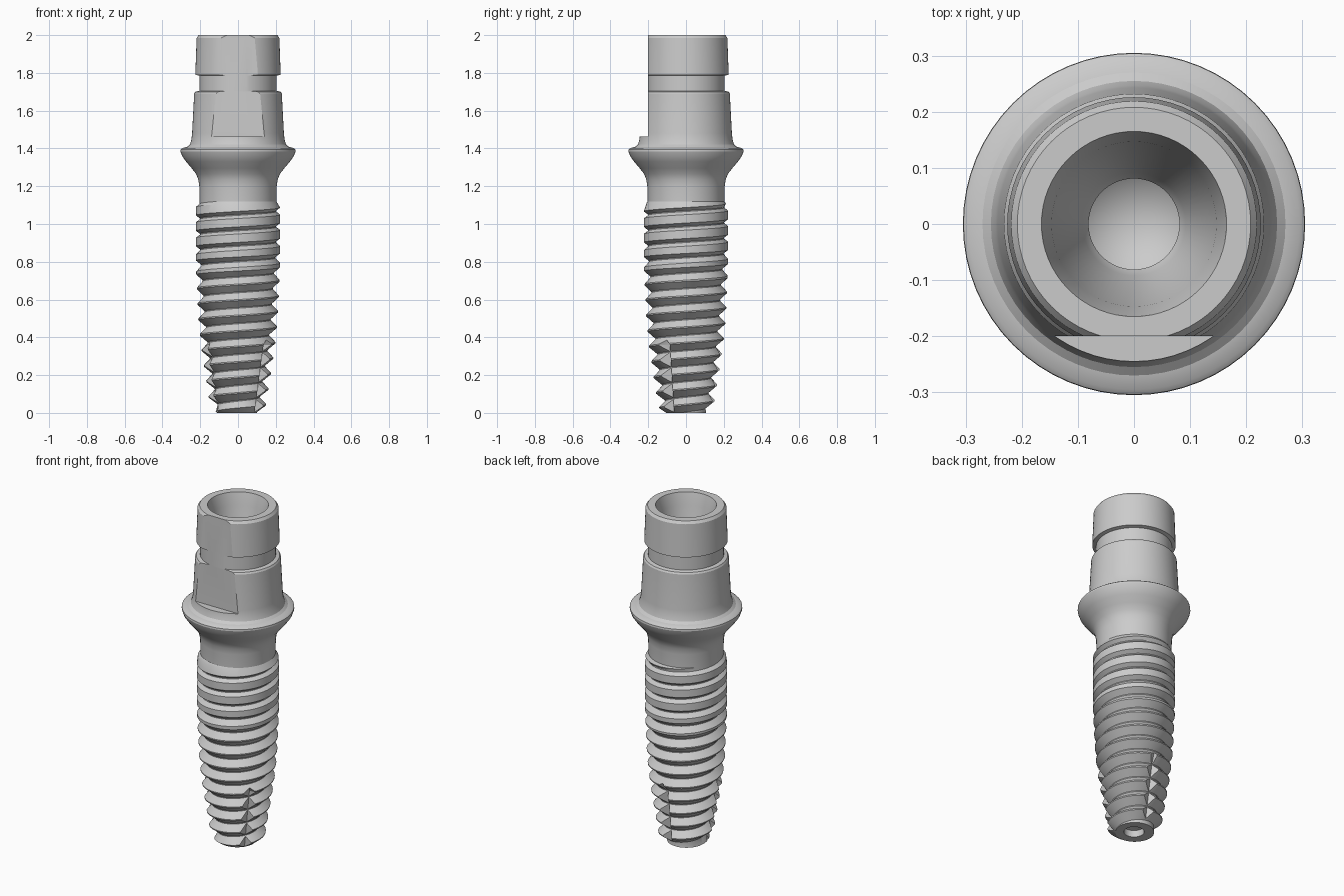
import bpy, bmesh, math

if "Cube" in bpy.data.objects:
    bpy.data.objects.remove(bpy.data.objects["Cube"])

TAU = 2 * math.pi
PITCH = 0.082


def finish(name, bm):
    bmesh.ops.remove_doubles(bm, verts=bm.verts, dist=1e-5)
    bmesh.ops.dissolve_degenerate(bm, edges=bm.edges, dist=1e-6)
    bmesh.ops.holes_fill(bm, edges=[e for e in bm.edges if e.is_boundary], sides=0)
    bmesh.ops.recalc_face_normals(bm, faces=bm.faces)
    me = bpy.data.meshes.new(name)
    bm.to_mesh(me)
    bm.free()
    ob = bpy.data.objects.new(name, me)
    bpy.context.collection.objects.link(ob)
    return ob


def skin(rows, closed):
    """Bridge rows of points into quads."""
    bm = bmesh.new()
    grid = [[bm.verts.new(p) for p in row] for row in rows]
    for a, b in zip(grid, grid[1:]):
        n = len(a)
        for i in range(n if closed else n - 1):
            j = (i + 1) % n
            bm.faces.new((a[i], a[j], b[j], b[i]))
    return bm


def lathe(name, profile, seg=64):
    rows = [[(r * math.cos(TAU * i / seg), r * math.sin(TAU * i / seg), z)
             for i in range(seg)] for r, z in profile]
    return finish(name, skin(rows, True))


def cut(ob, cutters):
    for c in cutters:
        c.hide_render = True
        m = ob.modifiers.new("cut", 'BOOLEAN')
        m.operation, m.solver, m.object = 'DIFFERENCE', 'EXACT', c
        bpy.context.view_layer.objects.active = ob
        bpy.ops.object.modifier_apply(modifier=m.name)
        bpy.data.objects.remove(c)


def smooth(ob):
    bpy.ops.object.select_all(action='DESELECT')
    ob.select_set(True)
    bpy.context.view_layer.objects.active = ob
    bpy.ops.object.shade_smooth_by_angle(angle=math.radians(25))


def lerp(table, x):
    if x <= table[0][0]:
        return table[0][1]
    for (x0, y0), (x1, y1) in zip(table, table[1:]):
        if x <= x1:
            return y0 + (y1 - y0) * (x - x0) / (x1 - x0)
    return table[-1][1]


# Abutment post, groove, flared collar and stepped blind bore
post = lathe("abutment", [
    (0.0, 1.10), (0.203, 1.10), (0.205, 1.20), (0.21, 1.235), (0.222, 1.265),
    (0.245, 1.295), (0.275, 1.33), (0.296, 1.36), (0.305, 1.385), (0.304, 1.395),
    (0.295, 1.402), (0.27, 1.408), (0.255, 1.42), (0.247, 1.445), (0.243, 1.48), (0.232, 1.69),
    (0.226, 1.70), (0.205, 1.705), (0.205, 1.785), (0.226, 1.79), (0.219, 1.985),
    (0.208, 2.0), (0.165, 2.0), (0.147, 1.93), (0.092, 1.52), (0.081, 1.50),
    (0.081, 1.40), (0.0, 1.34)])

# Flat on the front of the post
bm = bmesh.new()
bmesh.ops.create_cube(bm, size=1)
bmesh.ops.scale(bm, vec=(1, 0.4, 0.8), verts=bm.verts)
bmesh.ops.translate(bm, vec=(0, -0.4, 1.862), verts=bm.verts)
cut(post, [finish("flat_cutter", bm)])
smooth(post)

# Threaded body: broad crests near the top, sharp ones below
CREST = [(0, 0.11), (0.03, 0.147), (0.2, 0.173), (0.35, 0.196), (0.5, 0.211),
         (0.7, 0.22), (0.8, 0.223), (1.09, 0.223), (1.12, 0.203)]
ROOT = [(0, 0.10), (0.2, 0.136), (0.35, 0.158), (0.5, 0.174), (0.7, 0.187),
        (0.85, 0.2), (1.12, 0.203)]
WIDTH = [(0.65, 0.04), (0.85, 0.27)]
TOP = 1.12


def radius(z, turn):
    k = math.floor(z / PITCH - turn + 1e-7)
    f = z / PITCH - turn - k
    w = lerp(WIDTH, (k + turn) * PITCH)
    t = lerp([(0, 0), (0.06, 0), (0.53 - w, 1), (0.53 + w, 1), (1, 0)], f)
    return lerp(ROOT, z) * (1 - t) + lerp(CREST, z) * t


SEG = 64
cols = []
for i in range(SEG + 1):
    turn = i / SEG
    col = []
    for k in range(-2, 15):
        start = (k + turn) * PITCH
        w = lerp(WIDTH, start)
        for f in (0, 0.06, 0.53 - w, 0.53 + w):
            z = min(max(start + f * PITCH, 0), TOP)
            r = min(radius(z, turn), lerp(CREST, z))
            a = TAU * (i % SEG) / SEG
            col.append((r * math.cos(a), r * math.sin(a), z))
    cols.append(col)
bm = skin(cols, False)
body = finish("threaded_body", bm)

# Three cutting flutes and the small hole in the tip
cutters = []
for n in range(3):
    rows = []
    for x, y, z in [(0.08, -0.06, -0.05), (0.135, -0.085, 0.36), (0.18, -0.14, 0.45)]:
        rows.append([(x, y, z), (0.5, y, z), (0.5, -0.5, z), (x, -0.5, z)])
    c = finish("flute_cutter", skin(rows, True))
    c.rotation_euler.z = n * TAU / 3
    cutters.append(c)
cutters.append(lathe("tip_cutter", [(0, -0.05), (0.055, -0.05), (0.055, 0.04), (0, 0.05)], 32))
bpy.context.view_layer.update()
cut(body, cutters)
smooth(body)
